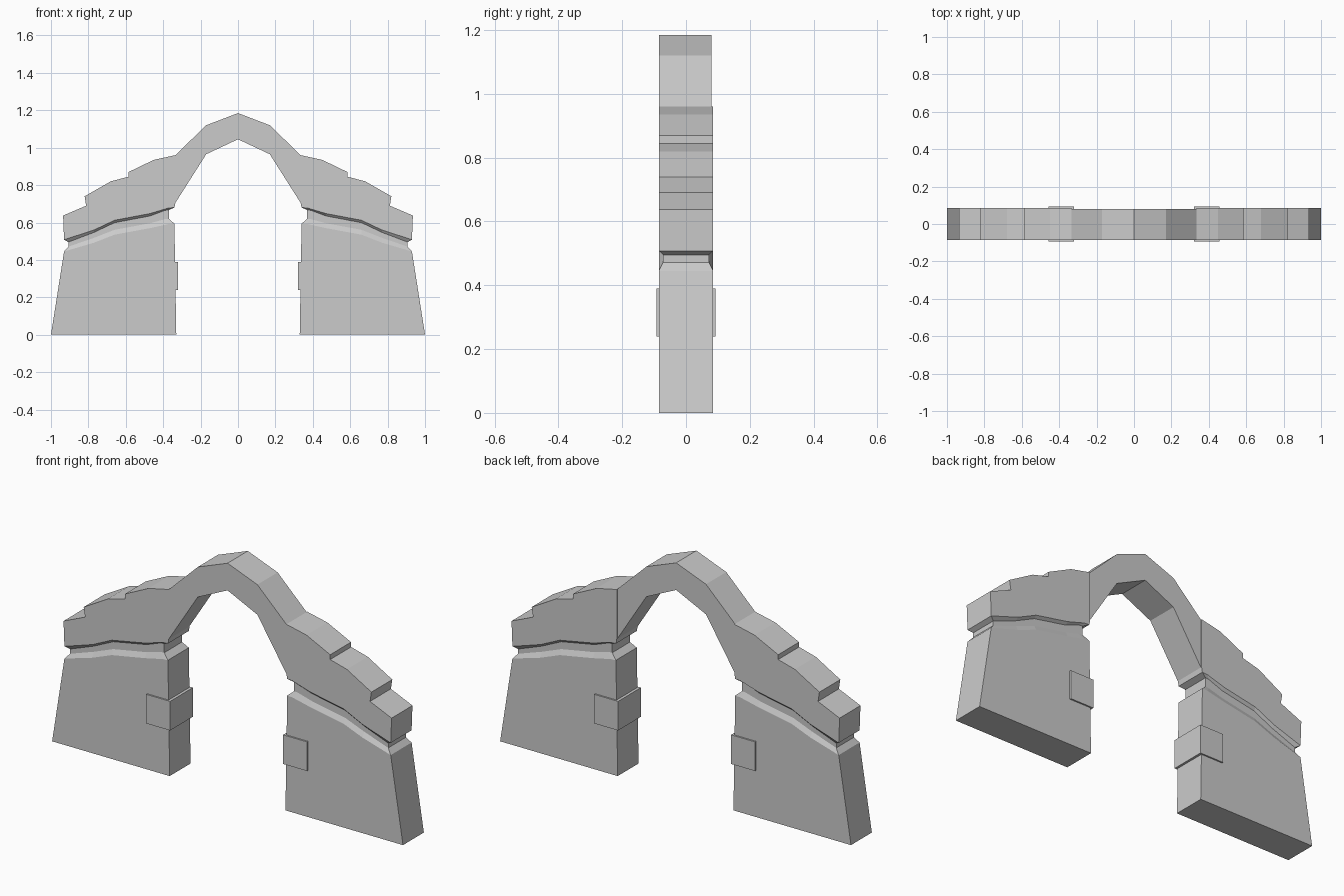
import bpy, bmesh

if "Cube" in bpy.data.objects:
    bpy.data.objects.remove(bpy.data.objects["Cube"])

HALF = 0.085  # half thickness of the wall


def finish(name, bm):
    """Turn a right-hand half into a mirrored object."""
    bmesh.ops.remove_doubles(bm, verts=bm.verts, dist=1e-5)
    bmesh.ops.recalc_face_normals(bm, faces=bm.faces)
    mesh = bpy.data.meshes.new(name)
    bm.to_mesh(mesh)
    bm.free()
    obj = bpy.data.objects.new(name, mesh)
    bpy.context.collection.objects.link(obj)
    mirror = obj.modifiers.new("mirror", 'MIRROR')
    mirror.use_axis[0] = True
    mirror.merge_threshold = 0.0005
    return obj


def prism(name, pts, y0, y1, open_edges=()):
    """Extrude an x-z outline along y, leaving hidden joint edges open."""
    bm = bmesh.new()
    front = [bm.verts.new((x, y0, z)) for x, z in pts]
    back = [bm.verts.new((x, y1, z)) for x, z in pts]
    bm.faces.new(front)
    bm.faces.new(back[::-1])
    n = len(pts)
    for i in range(n):
        j = (i + 1) % n
        if i not in open_edges:
            bm.faces.new((front[i], back[i], back[j], front[j]))
    return finish(name, bm)


def loft(name, levels):
    """Stack plan rings; each level is (half depth, [(x, z), ...])."""
    bm = bmesh.new()
    rings = []
    for y, row in levels:
        ring = [bm.verts.new((x, -y, z)) for x, z in row]
        ring += [bm.verts.new((x, y, z)) for x, z in reversed(row)]
        rings.append(ring)
    bm.faces.new(rings[0])
    n = len(rings[0])
    for a, b in zip(rings, rings[1:]):
        for i in range(n):
            j = (i + 1) % n
            bm.faces.new((a[i], a[j], b[j], b[i]))
    return finish(name, bm)


# Stations along the stepped moulding, outside to inside
xs = [0.93, 0.77, 0.66, 0.47, 0.37, 0.34]
neck_x = [0.907, 0.77, 0.66, 0.47, 0.39, 0.37]
ledge_z = [0.445, 0.492, 0.535, 0.57, 0.592, 0.594]
over_z = [0.508, 0.56, 0.612, 0.648, 0.678, 0.68]
base = [(0.33 + (x - 0.34) * 0.67 / 0.59, 0) for x in xs]

# Piers with the recessed groove on top
loft("pier", [
    (HALF, base),
    (HALF, list(zip(xs, ledge_z))),
    (0.072, [(x, z + 0.026) for x, z in zip(neck_x, ledge_z)]),
    (0.072, [(x, z - 0.013) for x, z in zip(neck_x, over_z)]),
    (HALF, list(zip(xs, over_z))),
])

# Stepped wing walls above the groove
wing = list(zip(xs, over_z)) + [
    (0.335, 0.705), (0.335, 0.96), (0.45, 0.935), (0.585, 0.87),
    (0.585, 0.845), (0.68, 0.82), (0.82, 0.74), (0.812, 0.69), (0.935, 0.637)]
prism("wing_wall", wing, -HALF, HALF, open_edges=range(5))

# Faceted arch, slightly thinner at the back
arch = [(0, 1.185), (0.17, 1.12), (0.335, 0.96), (0.335, 0.705),
        (0.17, 0.965), (0, 1.045)]
prism("arch", arch, -HALF, 0.08, open_edges=(2, 5))

# Projecting blocks on the inner edges of the piers
block = [(0.322, 0.24), (0.458, 0.24), (0.458, 0.39), (0.322, 0.39)]
prism("pier_block", block, -0.093, 0.093)
